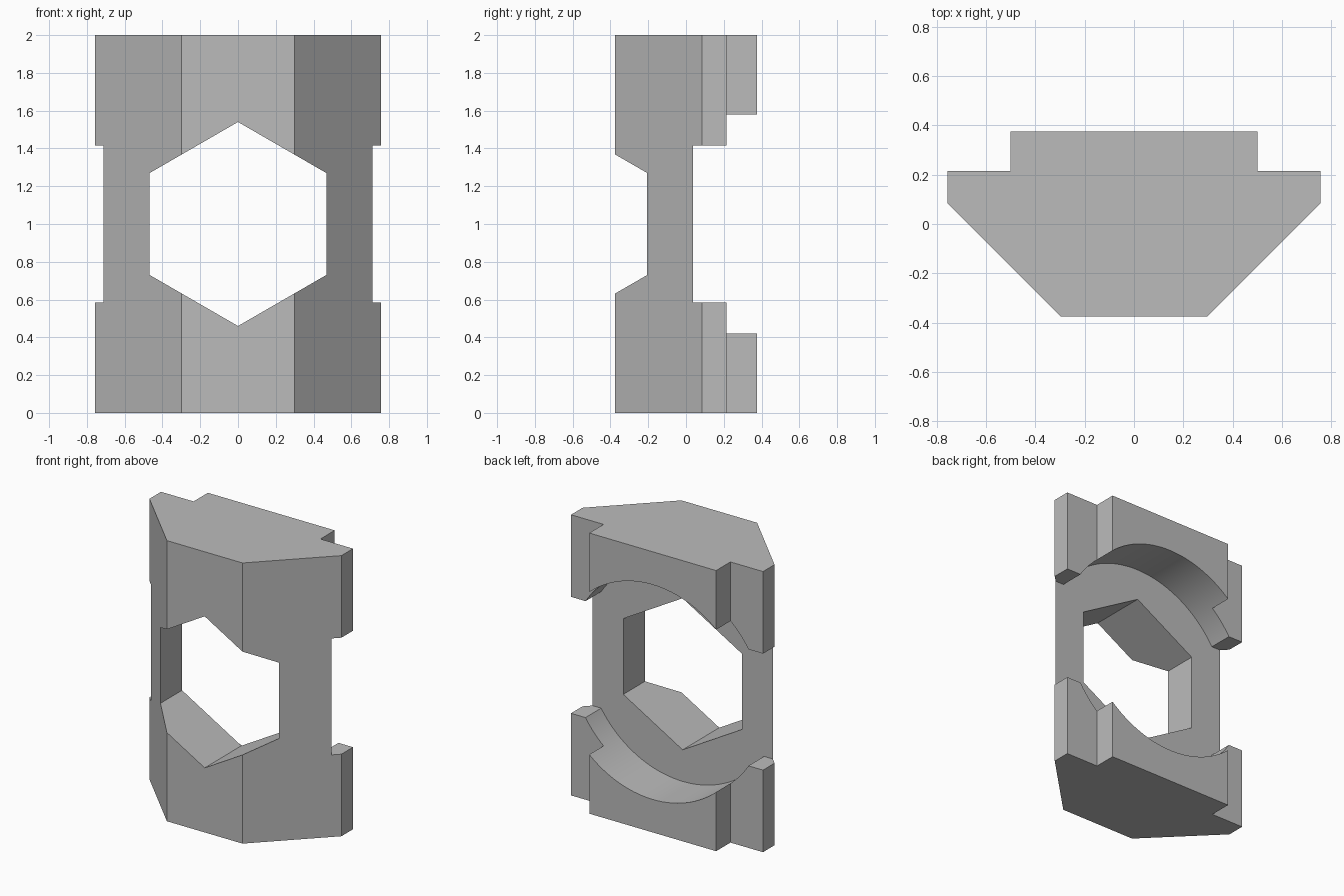
import bpy
import bmesh
import math
from mathutils import Matrix, Vector

cube = bpy.data.objects.get("Cube")
if cube:
    bpy.data.objects.remove(cube, do_unlink=True)

grey = bpy.data.materials.new("plain_grey")
grey.use_nodes = True
colour = (0.5, 0.5, 0.5, 1)
grey.diffuse_color = colour
grey.node_tree.nodes["Principled BSDF"].inputs["Base Color"].default_value = colour


def prism(name, points, offset):
    """Extrude a closed planar outline along an offset."""
    bm = bmesh.new()
    face = bm.faces.new([bm.verts.new(p) for p in points])
    extruded = bmesh.ops.extrude_face_region(bm, geom=[face])["geom"]
    verts = [g for g in extruded if isinstance(g, bmesh.types.BMVert)]
    bmesh.ops.translate(bm, verts=verts, vec=Vector(offset))
    bmesh.ops.recalc_face_normals(bm, faces=bm.faces)
    mesh = bpy.data.meshes.new(name)
    bm.to_mesh(mesh)
    bm.free()
    mesh.materials.append(grey)
    obj = bpy.data.objects.new(name, mesh)
    bpy.context.collection.objects.link(obj)
    return obj


def ring(radius, sides, y, start):
    """Regular polygon facing the y axis, centred at mid height."""
    steps = [start + math.tau * i / sides for i in range(sides)]
    return [(radius * math.cos(a), y, 1 + radius * math.sin(a)) for a in steps]


def cut(body, cutter):
    cutter.hide_render = True
    mod = body.modifiers.new("cut", 'BOOLEAN')
    mod.operation = 'DIFFERENCE'
    mod.solver = 'EXACT'
    mod.object = cutter
    bpy.context.view_layer.objects.active = body
    bpy.ops.object.modifier_apply(modifier=mod.name)
    bpy.data.objects.remove(cutter, do_unlink=True)


# Body: chamfered front, side wings and a raised back pad
half = [(0.298, -0.375), (0.757, 0.084), (0.757, 0.214), (0.5, 0.214), (0.5, 0.375)]
outline = half + [(-x, y) for x, y in reversed(half)]
body = prism("clamp_body", [(x, y, 0) for x, y in outline], (0, 0, 2))

# Hexagonal through hole with points up and down
cut(body, prism("hex_hole", ring(0.54, 6, -1, math.pi / 6), (0, 2, 0)))

# Round seat sunk into the back
floor = 0.038
cut(body, prism("round_seat", ring(0.765, 128, floor, 0), (0, 1, 0)))

# Straight slot across the wings
h = 0.415
slot = [(-1, floor, 1 - h), (1, floor, 1 - h), (1, floor, 1 + h), (-1, floor, 1 + h)]
cut(body, prism("wing_slot", slot, (0, 1, 0)))

# Smooth the seat wall, keep all other edges sharp
bpy.ops.object.select_all(action='DESELECT')
body.select_set(True)
bpy.context.view_layer.objects.active = body
bpy.ops.object.shade_smooth_by_angle(angle=math.radians(25))
